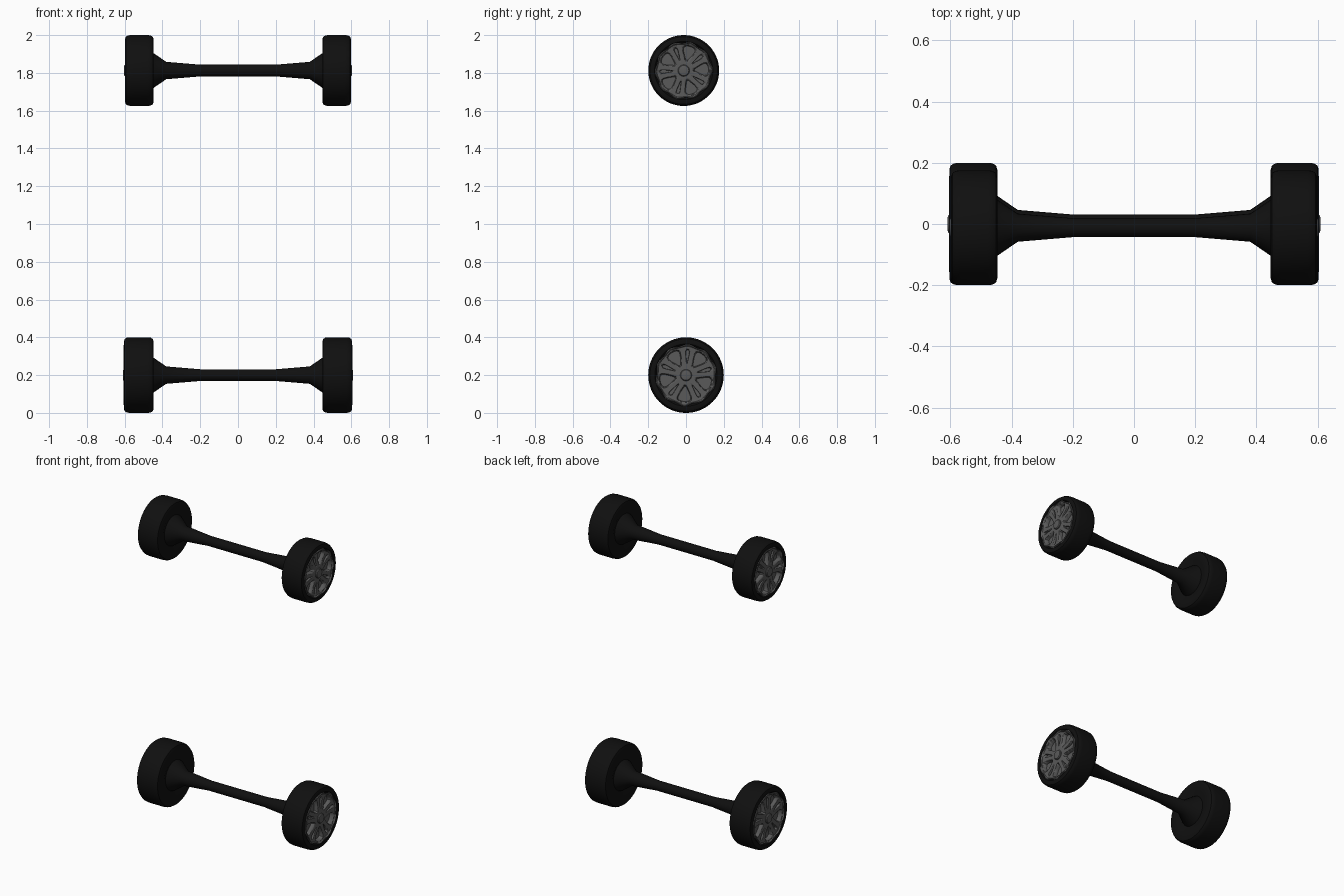
import bpy, bmesh, math
from mathutils import Matrix, Vector

if "Cube" in bpy.data.objects:
    bpy.data.objects.remove(bpy.data.objects["Cube"])

def material(name, v):
    m = bpy.data.materials.new(name)
    m.diffuse_color = (v, v, v, 1)
    m.use_nodes = True
    m.node_tree.nodes["Principled BSDF"].inputs["Base Color"].default_value = m.diffuse_color
    return m

BLACK, GREY = material("rubber_black", 0.005), material("rim_grey", 0.10)

def make(name, bm, mat, angle=35):
    bmesh.ops.recalc_face_normals(bm, faces=bm.faces[:])
    me = bpy.data.meshes.new(name)
    bm.to_mesh(me)
    bm.free()
    ob = bpy.data.objects.new(name, me)
    bpy.context.collection.objects.link(ob)
    if mat:
        me.materials.append(mat)
    bpy.ops.object.select_all(action='DESELECT')
    bpy.context.view_layer.objects.active = ob
    ob.select_set(True)
    bpy.ops.object.shade_smooth_by_angle(angle=math.radians(angle))
    return ob

def loft(bm, rings):
    # bridge equal-length rings of points, capping both ends
    vs = [[bm.verts.new(p) for p in r] for r in rings]
    for a, b in zip(vs, vs[1:]):
        for i in range(len(a)):
            j = (i + 1) % len(a)
            bm.faces.new((a[i], a[j], b[j], b[i]))
    bm.faces.new(vs[0])
    bm.faces.new(vs[-1])

def circle(x, r, n, wave=0, lobes=10, phase=0):
    return [Vector((x, (r + wave * math.cos(lobes * (a - phase))) * math.cos(a),
                    (r + wave * math.cos(lobes * (a - phase))) * math.sin(a)))
            for a in (2 * math.pi * i / n for i in range(n))]

def lathe(profile, n):
    bm = bmesh.new()
    loft(bm, [circle(x, r, n) for x, r in profile])
    return bm

def window(bm, angle, shape, x0, x1, taper):
    # tapered pocket cutter, shape = half outline as (radius, half width)
    pts = [(r, w) for r, w in shape] + [(r, -w) for r, w in reversed(shape)]
    cx = sum(p[0] for p in pts) / len(pts)
    c, s = math.cos(angle), math.sin(angle)
    rings = []
    for x, k in ((x0, taper), (x1, 1.0)):
        ring = []
        for r, w in pts:
            r, w = cx + (r - cx) * k, w * k
            ring.append((x, r * c - w * s, r * s + w * c))
        rings.append(ring)
    loft(bm, rings)

PETAL = [(.048, .006), (.065, .016), (.095, .033), (.118, .042), (.132, .041), (.142, .03), (.147, .012)]
SLOT = [(.052, .003), (.075, .006), (.105, .011), (.128, .013), (.139, .009), (.143, .003)]

def wheelset(tag, cy, cz, R, outer, phase):
    k = R / 0.198
    inner, place = 0.447, Vector((0, cy, cz))
    # axle with flared ends
    half = [(0.2, .031), (0.38, .046), (0.447, .092), (0.465, .1)]
    axle = make(tag + "_axle", lathe([(-x, r) for x, r in reversed(half)] + half, 24), BLACK)
    axle.location = place
    for side, sx in (("right", 1), ("left", -1)):
        flip = Matrix.Scale(sx, 4, (1, 0, 0))
        # tyre with rounded shoulders and a seat for the rim
        prof = [(inner + .012, .1), (inner, .13), (inner, R - .022), (inner + .004, R - .009),
                (inner + .015, R - .002), (inner + .03, R), (outer - .03, R), (outer - .015, R - .002),
                (outer - .004, R - .009), (outer, R - .022), (outer, .163 * k), (outer - .012, .152 * k),
                (outer - .06, .14 * k)]
        bm = lathe(prof, 64)
        bm.transform(flip)
        tyre = make(f"{tag}_{side}_tyre", bm, BLACK)
        # scalloped rim disc, slightly dished
        bm = bmesh.new()
        loft(bm, [circle(x, r * k, 120, w * k, 10, phase) for x, r, w in (
            (outer - .055, .155, .004), (outer - .002, .157, .005), (outer + .001, .153, .004),
            (outer - .005, .148, .002), (outer - .009, .10, 0), (outer - .006, .045, 0))])
        bm.transform(flip)
        rim = make(f"{tag}_{side}_rim", bm, GREY, 25)
        # pockets between the spokes
        bm = bmesh.new()
        for i in range(5):
            a = phase + i * math.tau / 5
            window(bm, a, [(r * k, w * k) for r, w in PETAL], outer - .032, outer + .01, .78)
            window(bm, a + math.pi / 5, [(r * k, w * k) for r, w in SLOT], outer - .022, outer + .01, .7)
        bm.transform(flip)
        cut = make(f"{tag}_{side}_pocket_cutter", bm, GREY)
        cut.hide_render = True
        cut.hide_set(True)
        mod = rim.modifiers.new("pockets", 'BOOLEAN')
        mod.operation, mod.object, mod.solver = 'DIFFERENCE', cut, 'EXACT'
        # hub cap
        bm = lathe([(outer - .03, .031), (outer - .001, .031), (outer + .004, .027), (outer + .006, .018)], 24)
        bm.transform(flip)
        hub = make(f"{tag}_{side}_hub_cap", bm, GREY)
        for ob in (tyre, rim, cut, hub):
            ob.location = place

wheelset("lower", 0.0, 0.2, 0.2, 0.604, math.radians(50))
wheelset("upper", -0.012, 1.8125, 0.1875, 0.598, math.radians(75))
